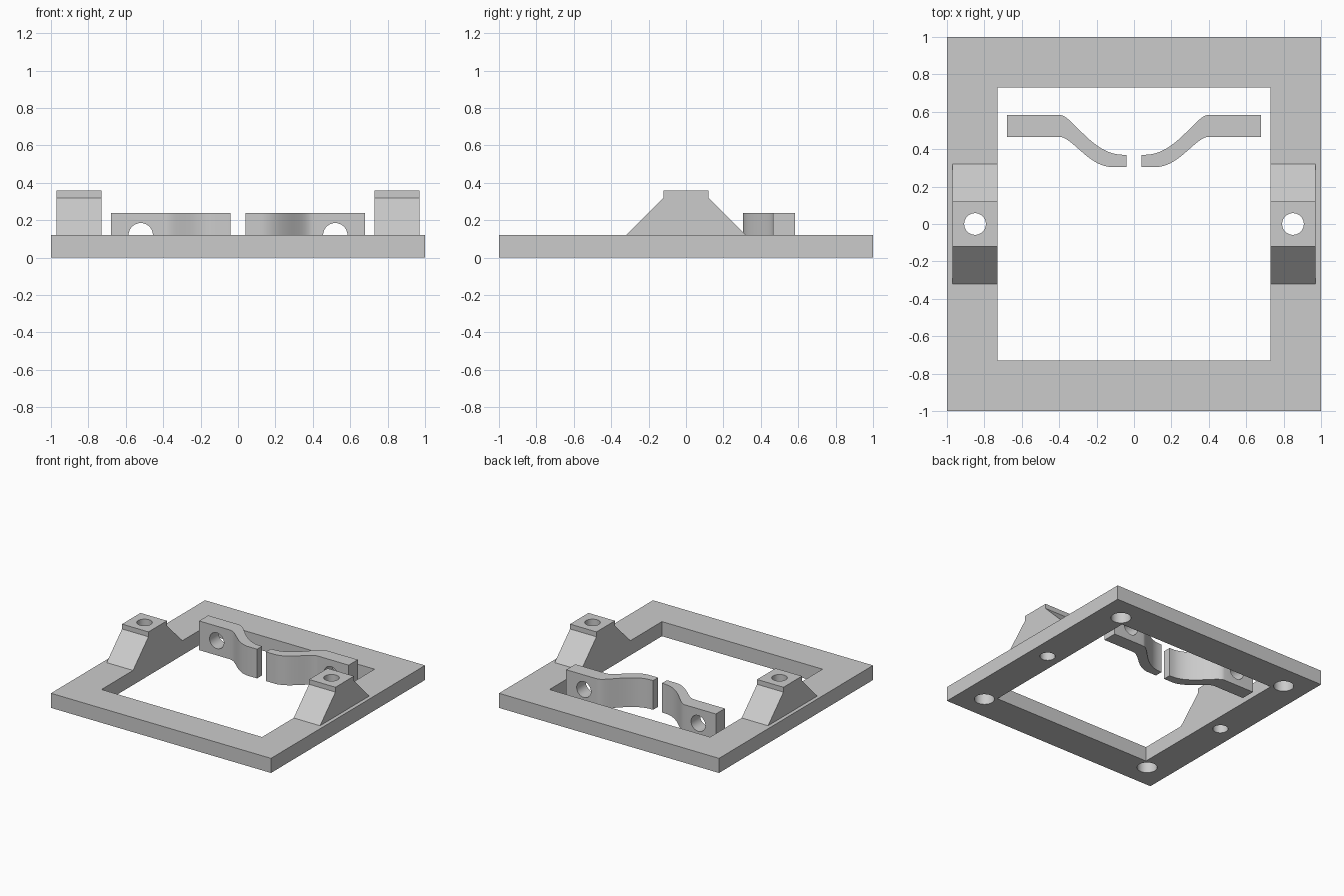
import bpy, bmesh, math
from mathutils import Vector, Matrix
from mathutils.geometry import interpolate_bezier

if "Cube" in bpy.data.objects:
    bpy.data.objects.remove(bpy.data.objects["Cube"])

grey = bpy.data.materials.new("plain grey")
grey.use_nodes = True
colour = (0.6, 0.6, 0.6, 1)
grey.diffuse_color = colour
grey.node_tree.nodes["Principled BSDF"].inputs["Base Color"].default_value = colour


def prism(name, outline, axis, start, end):
    """Extrude a closed 2D outline along the x or z axis."""
    place = {"x": lambda a, b: (start, a, b), "z": lambda a, b: (a, b, start)}[axis]
    step = {"x": (end - start, 0, 0), "z": (0, 0, end - start)}[axis]
    bm = bmesh.new()
    face = bm.faces.new([bm.verts.new(place(a, b)) for a, b in outline])
    top = bmesh.ops.extrude_face_region(bm, geom=[face], use_keep_orig=True)
    moved = [v for v in top["geom"] if isinstance(v, bmesh.types.BMVert)]
    bmesh.ops.translate(bm, verts=moved, vec=step)
    bmesh.ops.recalc_face_normals(bm, faces=bm.faces)
    mesh = bpy.data.meshes.new(name)
    bm.to_mesh(mesh)
    bm.free()
    mesh.materials.append(grey)
    obj = bpy.data.objects.new(name, mesh)
    bpy.context.collection.objects.link(obj)
    return obj


def activate(obj):
    bpy.ops.object.select_all(action="DESELECT")
    obj.select_set(True)
    bpy.context.view_layer.objects.active = obj


def cut(obj, cutter):
    """Subtract the cutter from the part, then discard it."""
    mod = obj.modifiers.new("cut", "BOOLEAN")
    mod.operation, mod.solver, mod.object = "DIFFERENCE", "EXACT", cutter
    activate(obj)
    bpy.ops.object.modifier_apply(modifier=mod.name)
    bpy.data.objects.remove(cutter)


def drill(obj, centre, radius, depth, along_y=False):
    bpy.ops.mesh.primitive_cylinder_add(
        vertices=40, radius=radius, depth=depth, location=centre,
        rotation=(math.pi / 2 if along_y else 0, 0, 0))
    cutter = bpy.context.object
    cutter.data.materials.append(grey)
    cut(obj, cutter)


def square(half):
    return [(-half, -half), (half, -half), (half, half), (-half, half)]


def s_curve(*points):
    return [p.to_2d() for p in interpolate_bezier(*[Vector((*p, 0)) for p in points], 20)]


# Square base frame with blind corner sockets underneath
frame = prism("base_frame", square(1), "z", 0, 0.12)
cut(frame, prism("opening_cutter", square(0.73), "z", -0.1, 0.3))
for x in (-0.8, 0.8):
    for y in (-0.8, 0.8):
        drill(frame, (x, y, 0), 0.076, 0.2)

# Side details: sloped mounting blocks and curved clamp arms
block_outline = [(-0.32, 0.12), (0.32, 0.12), (0.12, 0.32), (0.12, 0.36),
                 (-0.12, 0.36), (-0.12, 0.32)]
back_edge = s_curve((0.4, 0.584), (0.33, 0.584), (0.225, 0.37), (0.06, 0.37))
front_edge = s_curve((0.4, 0.466), (0.33, 0.466), (0.24, 0.305), (0.12, 0.305))
arm_outline = ([(0.68, 0.584)] + back_edge + [(0.04, 0.37), (0.04, 0.305)]
               + front_edge[::-1] + [(0.68, 0.466)])

parts = [frame]
for side, sign in (("left", 1), ("right", -1)):
    block = prism(side + "_mounting_block", block_outline, "x", sign * 0.73, sign * 0.97)
    for part in (block, frame):
        drill(part, (sign * 0.85, 0, 0.2), 0.058, 0.6)

    mirrored = [(sign * x, y) for x, y in arm_outline]
    arm = prism(side + "_clamp_arm", mirrored, "z", 0, 0.24)
    drill(arm, (sign * 0.52, 0.52, 0.12), 0.065, 0.4, along_y=True)
    parts += [block, arm]

# Smooth the curves and bores, keep the edges crisp
for part in parts:
    activate(part)
    bpy.ops.object.shade_smooth_by_angle(angle=math.radians(30))
